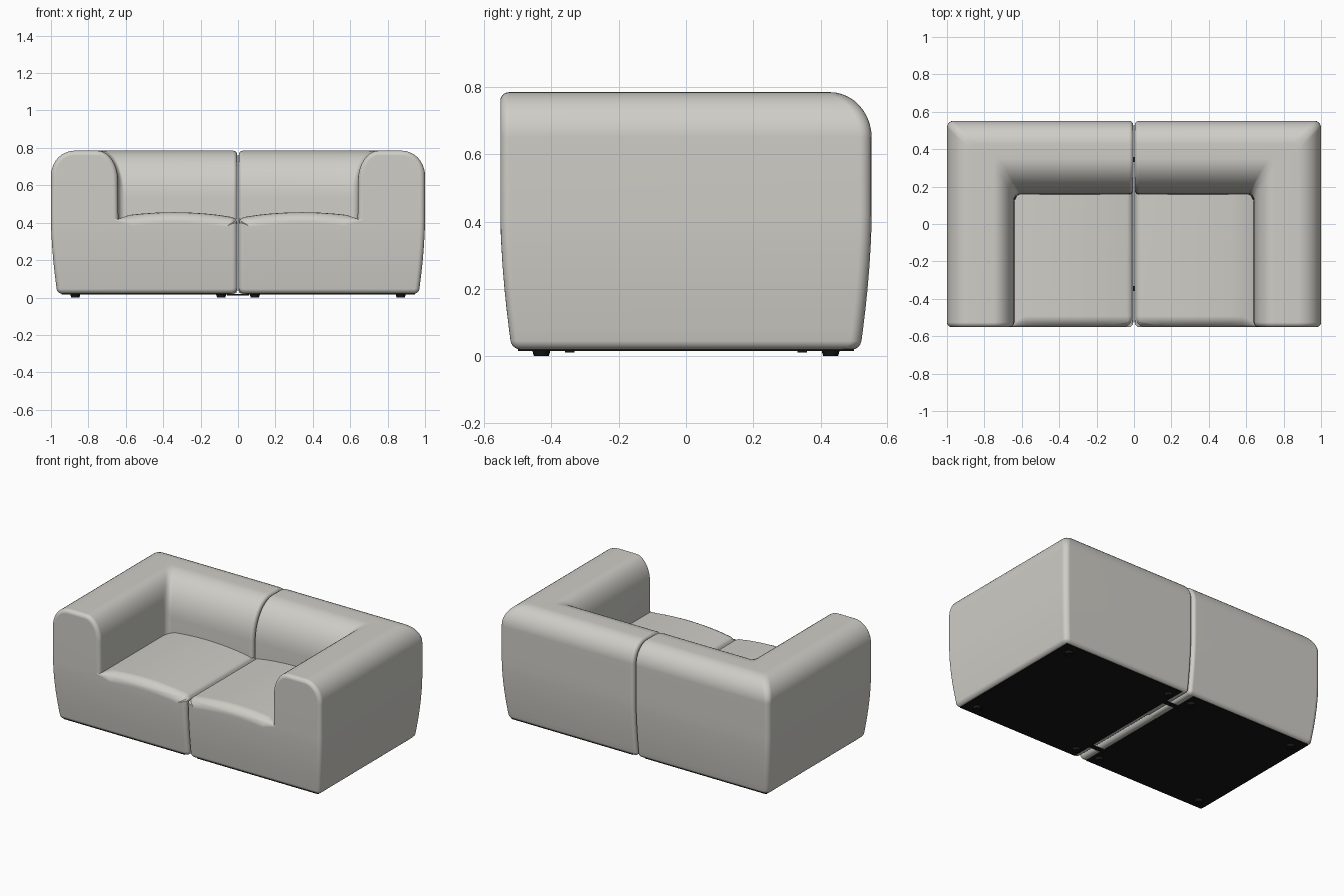
import bpy, bmesh
from math import sin, cos, pi
from mathutils import Vector

cube = bpy.data.objects.get("Cube")
if cube:
    bpy.data.objects.remove(cube)


def material(name, rgb):
    m = bpy.data.materials.new(name)
    m.use_nodes = True
    m.diffuse_color = (*rgb, 1)
    bsdf = m.node_tree.nodes["Principled BSDF"]
    bsdf.inputs["Base Color"].default_value = (*rgb, 1)
    bsdf.inputs["Roughness"].default_value = 0.8
    return m


fabric = material("light grey fabric", (0.62, 0.61, 0.57))
black = material("black base", (0.008, 0.008, 0.008))

HALF_X, HALF_Y, BASE, TOP = 1.0, 0.552, 0.02, 0.785
SEAM = 0.004


def arc(cx, cz, rx, rz, a0, a1, n):
    return [(cx + rx * cos(a0 + (a1 - a0) * i / n),
             cz + rz * sin(a0 + (a1 - a0) * i / n)) for i in range(n + 1)]


def bolster(width, rx, rz):
    """Arm or back section: distance from the outer face, height."""
    pts = [(width, BASE)]
    pts += arc(0.025, BASE + 0.025, 0.025, 0.025, -pi / 2, -pi, 4)
    pts += arc(0.125, TOP - 0.135, 0.125, 0.135, pi, pi / 2, 10)
    pts += arc(width - rx, TOP - rz, rx, rz, pi / 2, 0, 10)
    return pts + [(width + 0.002, 0.42)]


def seat_outline(x0):
    """Domed seat top from the arm to the seam, then down to the base."""
    pts = []
    for i in range(1, 11):
        t = i / 10
        pts.append((x0 + (0.045 - x0) * t, 0.432 + 0.024 * sin(pi * t) ** 0.8 if t < 1 else 0.432))
    pts += arc(SEAM + 0.04, 0.392, 0.04, 0.04, pi / 2 + 0.3, pi, 5)
    pts += arc(SEAM + 0.03, BASE + 0.03, 0.03, 0.03, pi, 1.5 * pi, 4)
    return pts


def normals_2d(pts):
    """Outward normals of a closed outline."""
    area = sum(a[0] * b[1] - b[0] * a[1] for a, b in zip(pts, pts[1:] + pts[:1]))
    s = 1 if area > 0 else -1
    out = []
    for i in range(len(pts)):
        a, b = Vector(pts[i - 1]), Vector(pts[(i + 1) % len(pts)])
        d = (b - a).normalized()
        out.append(Vector((d.y, -d.x)) * s)
    return out


def bridge(bm, a, b, closed):
    n = len(a)
    for i in range(n if closed else n - 1):
        j = (i + 1) % n
        bm.faces.new((a[i], a[j], b[j], b[i]))


def sofa_module(name, side):
    bm = bmesh.new()
    arm = bolster(0.358, 0.11, 0.16)
    back = bolster(0.392, 0.19, 0.25)
    n_arm = len(arm)
    front = [(HALF_X - u, z) for u, z in arm] + seat_outline(0.64)
    norm = normals_2d(front)
    # Front edge: softer on the seat than on the arm
    soft = [0.06 if i >= n_arm and z > 0.41 else 0.026 for i, (x, z) in enumerate(front)]
    soft[0] = soft[n_arm - 1] = 0.026
    rings = []
    for k in range(6):
        a = k / 5 * pi / 2
        ring = []
        for (x, z), n, r in zip(front, norm, soft):
            d = r * (1 - sin(a))
            ring.append(bm.verts.new((x - n.x * d, -HALF_Y + r * (1 - cos(a)), z - n.y * d)))
        rings.append(ring)
    bm.faces.new(rings[0])
    # Arm runs to the mitred corner, seat runs under the back
    r = 0.035
    rear = [bm.verts.new((HALF_X - a[0], HALF_Y - b[0] - r, a[1])) for a, b in zip(arm, back)]
    rear += [bm.verts.new((x, 0.24, z)) for x, z in front[n_arm:]]
    rings.append(rear)
    for a, b in zip(rings, rings[1:]):
        bridge(bm, a, b, True)
    # Rounded mitre
    prev = rear[:n_arm]
    for k in range(1, 5):
        t = k / 4 * pi / 2
        f = k / 4
        ring = [bm.verts.new((HALF_X - a[0] - r * (1 - cos(t)), HALF_Y - b[0] - r * (1 - sin(t)),
                              a[1] + (b[1] - a[1]) * f)) for a, b in zip(arm, back)]
        bridge(bm, prev, ring, False)
        prev = ring
    # Back runs to the seam with a rounded end
    nb = normals_2d(back)
    r = 0.022
    for k in range(5):
        t = k / 4 * pi / 2
        ring = [bm.verts.new((SEAM + r * (1 - sin(t)), HALF_Y - (u - n.x * r * (1 - cos(t))),
                              z - n.y * r * (1 - cos(t)))) for (u, z), n in zip(back, nb)]
        bridge(bm, prev, ring, False)
        prev = ring
    bm.faces.new(prev)
    # Slight inward curve towards the base
    for h in (0.08, 0.14, 0.2, 0.27, 0.35, 0.42):
        bmesh.ops.bisect_plane(bm, geom=bm.verts[:] + bm.edges[:] + bm.faces[:],
                               plane_co=(0, 0, h), plane_no=(0, 0, 1))
    for v in bm.verts:
        s = 0.034 * max(0, (0.42 - v.co.z) / 0.4) ** 1.7
        v.co.x *= side * (1 - s)
        v.co.y *= 1 - s / HALF_Y
    bmesh.ops.recalc_face_normals(bm, faces=bm.faces[:])
    ob = finish(bm, name, fabric)
    weighted = ob.modifiers.new("weighted normals", "WEIGHTED_NORMAL")
    weighted.keep_sharp = True


def finish(bm, name, mat):
    me = bpy.data.meshes.new(name)
    bm.to_mesh(me)
    bm.free()
    me.materials.append(mat)
    ob = bpy.data.objects.new(name, me)
    bpy.context.collection.objects.link(ob)
    bpy.ops.object.select_all(action="DESELECT")
    ob.select_set(True)
    bpy.context.view_layer.objects.active = ob
    bpy.ops.object.shade_smooth_by_angle(angle=0.7)
    return ob


def box(name, x0, x1, y0, y1, z0, z1):
    bm = bmesh.new()
    bmesh.ops.create_cube(bm, size=1)
    for v in bm.verts:
        v.co = ((x0 + x1) / 2 + v.co.x * (x1 - x0), (y0 + y1) / 2 + v.co.y * (y1 - y0),
                (z0 + z1) / 2 + v.co.z * (z1 - z0))
    finish(bm, name, black)


def foot(name, x, y):
    bm = bmesh.new()
    bmesh.ops.create_cone(bm, cap_ends=True, segments=20, radius1=0.022, radius2=0.028, depth=0.02)
    bmesh.ops.translate(bm, verts=bm.verts[:], vec=(x, y, 0.01))
    finish(bm, name, black)


for label, side in (("left", 1), ("right", -1)):
    sofa_module(label + "_module", side)
    xs = sorted((side * 0.045, side * 0.945))
    box(label + "_underside_panel", xs[0], xs[1], -0.5, 0.5, 0.016, 0.022)
    for end, y in (("front", -0.43), ("back", 0.43)):
        for place, x in (("inner", 0.09), ("outer", 0.87)):
            foot(f"{label}_{end}_{place}_foot", side * x, y)

# Brackets joining the two modules
for end, y in (("front", -0.345), ("back", 0.345)):
    box(end + "_connector", -0.06, 0.06, y - 0.014, y + 0.014, 0.011, 0.019)
